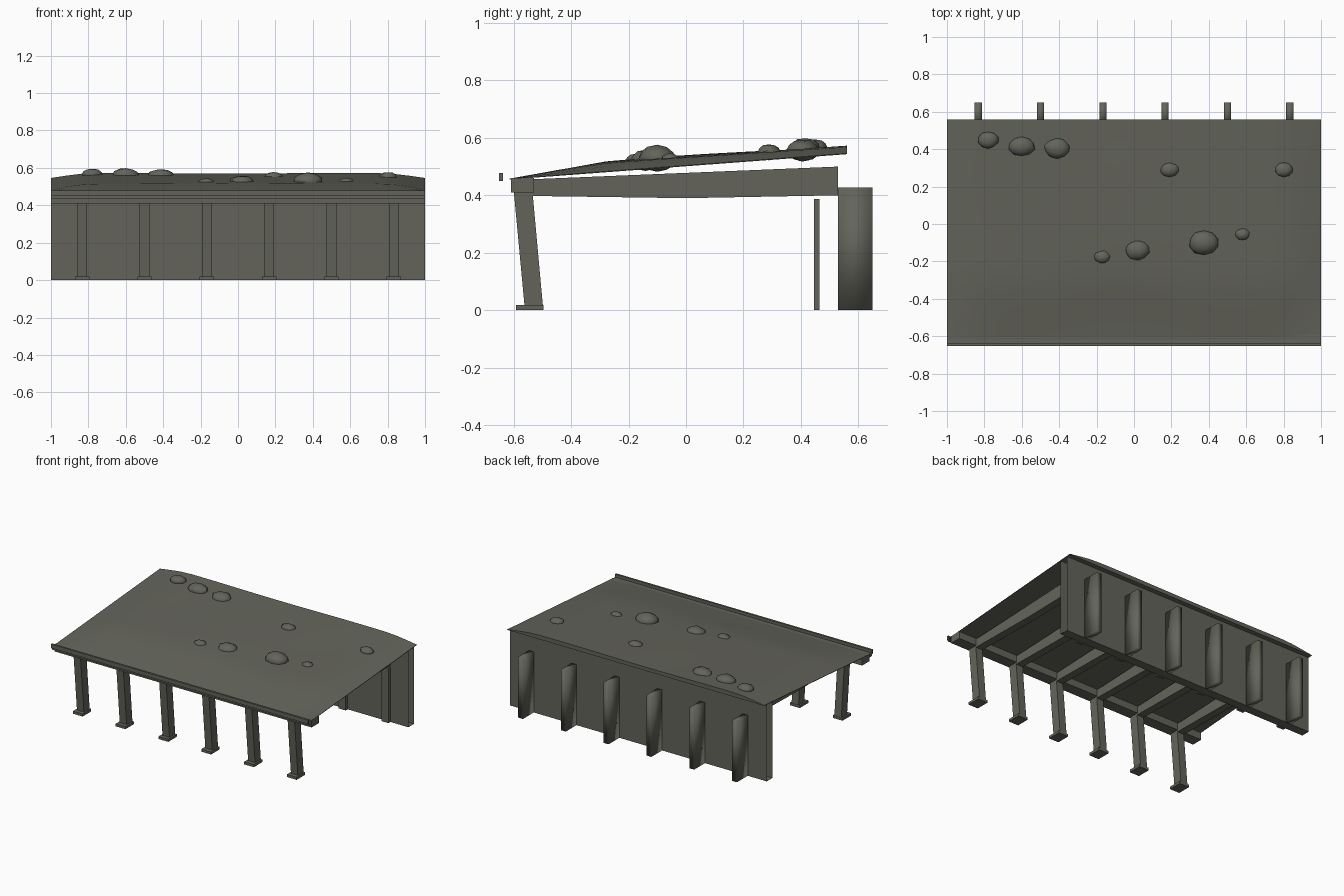
import bpy, bmesh, math, random
from mathutils import Vector

if "Cube" in bpy.data.objects:
    bpy.data.objects.remove(bpy.data.objects["Cube"])

random.seed(4)
mat = bpy.data.materials.new("weathered concrete")
mat.diffuse_color = (0.125, 0.127, 0.103, 1)
mat.use_nodes = True
mat.node_tree.nodes["Principled BSDF"].inputs["Base Color"].default_value = mat.diffuse_color


def finish(name, bm, smooth=None):
    bmesh.ops.recalc_face_normals(bm, faces=bm.faces)
    me = bpy.data.meshes.new(name)
    bm.to_mesh(me)
    bm.free()
    ob = bpy.data.objects.new(name, me)
    bpy.context.collection.objects.link(ob)
    me.materials.append(mat)
    if smooth is not None:
        for p in me.polygons:
            p.use_smooth = True
        if smooth:
            bpy.ops.object.select_all(action='DESELECT')
            ob.select_set(True)
            bpy.context.view_layer.objects.active = ob
            bpy.ops.object.shade_smooth_by_angle(angle=math.radians(smooth))
    return ob


def prism(name, profile, x0, x1, ends=True, smooth=None):
    """Side profile of (y, z) points swept along x."""
    bm = bmesh.new()
    a = [bm.verts.new((x0, y, z)) for y, z in profile]
    b = [bm.verts.new((x1, y, z)) for y, z in profile]
    n = len(profile)
    for i in range(n):
        j = (i + 1) % n
        bm.faces.new((a[i], a[j], b[j], b[i]))
    if ends:
        bm.faces.new(a)
        bm.faces.new(b[::-1])
    return finish(name, bm, smooth)


def rect(y0, y1, z0, z1):
    return [(y0, z0), (y1, z0), (y1, z1), (y0, z1)]


# long front members and the back wall (wall and ledge have open ends)
prism("front_beam", rect(-0.61, -0.53, 0.41, 0.46), -1, 1)
prism("front_lip", rect(-0.652, -0.638, 0.45, 0.478), -1, 1)
prism("front_ledge", rect(-0.64, -0.605, 0.435, 0.457), -1, 1, ends=False)
prism("back_wall", rect(0.467, 0.53, 0.0, 0.54), -1, 1, ends=False)

# six repeated frames: leaning column, foot, rafter, inner post, buttress
for i in range(6):
    x = -0.833 + i * 0.3332
    w = 0.027
    prism("column", [(-0.562, 0.01), (-0.498, 0.01), (-0.535, 0.415), (-0.6, 0.415)], x - w, x + w)
    prism("column_foot", rect(-0.592, -0.497, 0, 0.018), x - 0.038, x + 0.038)
    prism("rafter", [(-0.56, 0.398), (0, 0.39), (0.53, 0.4), (0.53, 0.5), (-0.56, 0.455)], x - w, x + w)
    prism("inner_post", rect(0.445, 0.465, 0, 0.387), x - w, x + w)
    prism("buttress", rect(0.53, 0.65, 0, 0.427), x - 0.019, x + 0.019, smooth=0)


# roof: flat sloping underside, mounded earth on top
def under(y):
    return 0.455 + (y + 0.615) * 0.075


def mound(x, y):
    pts = [(-0.615, 0.002), (-0.45, 0.022), (-0.29, 0.040), (-0.1, 0.040), (0.3, 0.035), (0.56, 0.031)]
    t = pts[-1][1]
    for (ya, ta), (yb, tb) in zip(pts, pts[1:]):
        if y <= yb:
            t = ta + (tb - ta) * (y - ya) / (yb - ya)
            break
    edge = min(1, (1 - abs(x)) / 0.25)
    wave = 0.9 + 0.1 * math.sin(5 * x + 2) * math.cos(4 * y)
    return max(0.003, t * wave * (0.08 + 0.92 * math.sin(edge * math.pi / 2)))


bm = bmesh.new()
bmesh.ops.create_grid(bm, x_segments=24, y_segments=14, size=1)
for v in bm.verts:
    v.co.y = -0.0275 + v.co.y * 0.5875
    v.co.z = under(v.co.y)
top = bmesh.ops.extrude_face_region(bm, geom=bm.faces[:], use_keep_orig=True)["geom"]
for v in top:
    if isinstance(v, bmesh.types.BMVert):
        v.co.z += mound(v.co.x, v.co.y)
finish("roof", bm, 30)

# half-buried boulders: x, y, centre z, half width, half depth
for x, y, z, rx, ry in [(-0.78, 0.45, 0.565, 0.056, 0.046), (-0.60, 0.415, 0.56, 0.072, 0.054),
                        (-0.41, 0.405, 0.556, 0.072, 0.056), (0.19, 0.29, 0.55, 0.05, 0.04),
                        (0.80, 0.29, 0.552, 0.048, 0.04), (0.375, -0.10, 0.529, 0.083, 0.066),
                        (0.02, -0.14, 0.522, 0.067, 0.055), (-0.17, -0.175, 0.518, 0.047, 0.036),
                        (0.58, -0.055, 0.525, 0.04, 0.032)]:
    bm = bmesh.new()
    bmesh.ops.create_icosphere(bm, subdivisions=2, radius=1)
    for v in bm.verts:
        k = random.uniform(0.93, 1.05)
        v.co = Vector((x + v.co.x * rx * k, y + v.co.y * ry * k, z + v.co.z * rx * 0.55 * k))
    finish("boulder", bm, 40)
